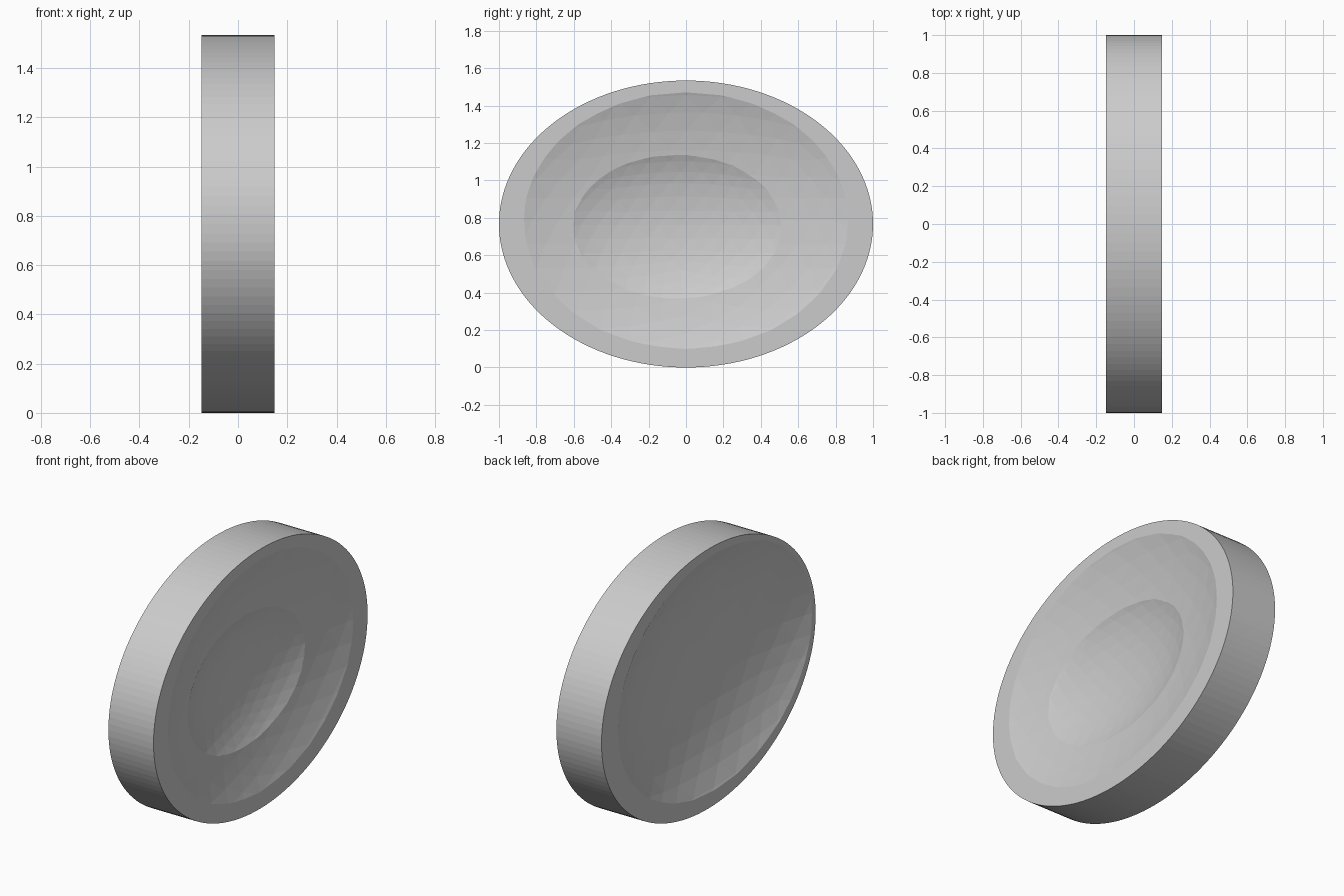
import bpy
import math

if "Cube" in bpy.data.objects:
    bpy.data.objects.remove(bpy.data.objects["Cube"])

HALF = 0.1475  # half thickness along x
MID_Z = 0.767  # height of the disc centre


def dish_cutter(name, side, plane, depth, cy, cz, ry, rz):
    """Faceted ellipsoid whose cap leaves an oval hollow of the given depth below x = plane."""
    k = 0.75                       # rim radius as a share of the full ellipsoid
    h = math.sqrt(1 - k * k)
    rx = depth / (1 - h)
    bpy.ops.mesh.primitive_ico_sphere_add(
        subdivisions=4, radius=1,
        location=(side * (plane + h * rx), cy, cz))
    ob = bpy.context.object
    ob.name = name
    ob.scale = (rx, ry / k, rz / k)
    bpy.ops.object.transform_apply(location=False, rotation=False, scale=True)
    ob.hide_render = True
    return ob


# oval disc standing on its edge
bpy.ops.mesh.primitive_cylinder_add(
    vertices=128, radius=1, depth=2 * HALF, location=(0, 0, MID_Z),
    rotation=(0, math.pi / 2, 0))
disc = bpy.context.object
disc.name = "oval_disc"
disc.scale = (MID_Z, 1, 1)
bpy.ops.object.transform_apply(location=False, rotation=True, scale=True)

# stepped double hollow on the right, single wide hollow on the left
cutters = [
    dish_cutter("outer_hollow", 1, HALF, 0.097, 0.0, 0.785, 0.87, 0.687),
    dish_cutter("inner_hollow", 1, HALF - 0.06, 0.085, -0.03, 0.762, 0.56, 0.405),
    dish_cutter("back_hollow", -1, HALF, 0.135, -0.06, 0.785, 0.91, 0.70),
]
bpy.context.view_layer.objects.active = disc
for c in cutters:
    mod = disc.modifiers.new(c.name, 'BOOLEAN')
    mod.operation = 'DIFFERENCE'
    mod.solver = 'EXACT'
    mod.object = c
    bpy.ops.object.modifier_apply(modifier=mod.name)
for c in cutters:
    bpy.data.objects.remove(c, do_unlink=True)
